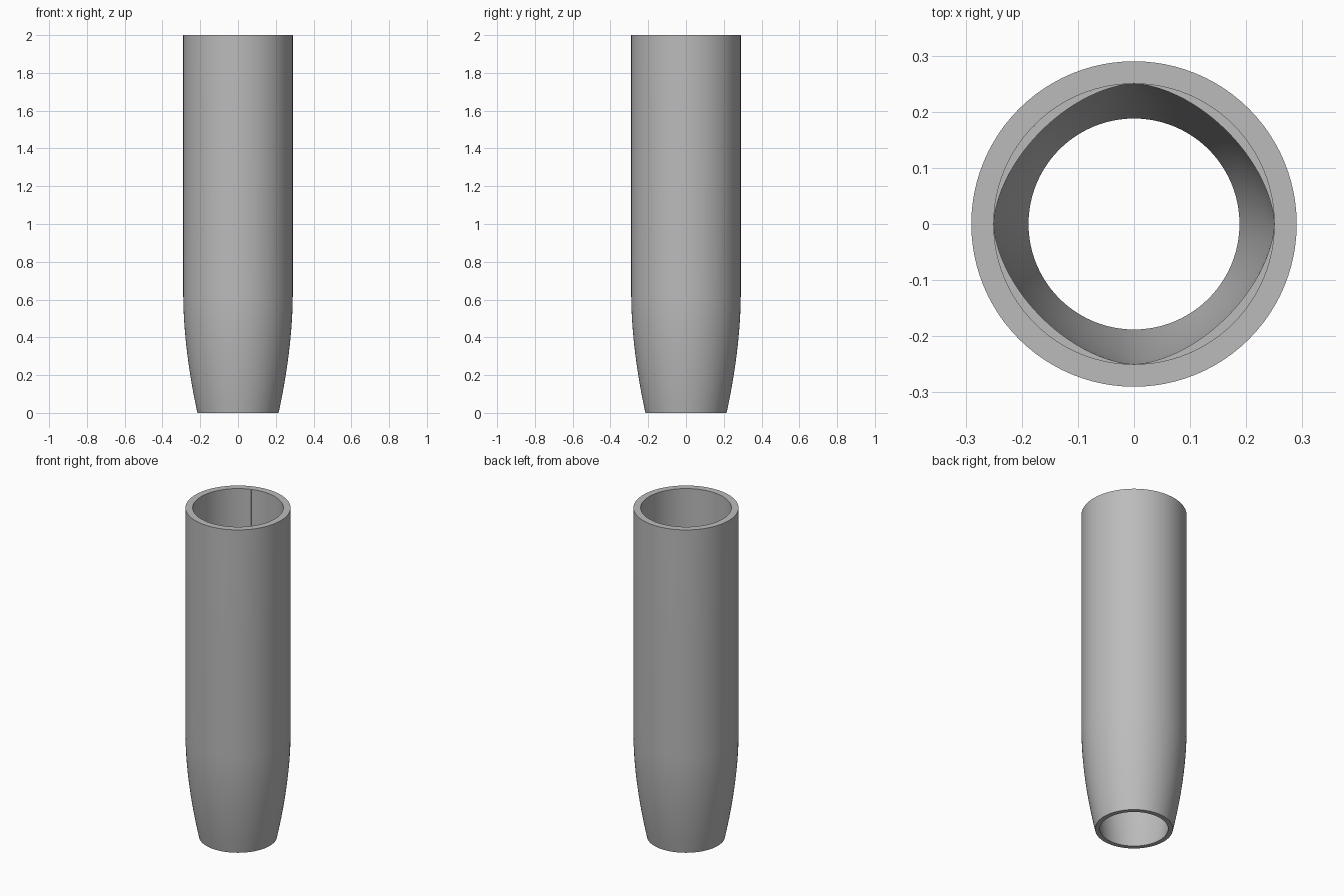
import bpy, bmesh, math

if "Cube" in bpy.data.objects:
    bpy.data.objects.remove(bpy.data.objects["Cube"])

SEG = 96
grey = bpy.data.materials.new("plain grey")
grey.diffuse_color = (0.5, 0.5, 0.5, 1)
grey.use_nodes = True
grey.node_tree.nodes["Principled BSDF"].inputs["Base Color"].default_value = grey.diffuse_color


def finish(bm, name):
    bmesh.ops.recalc_face_normals(bm, faces=bm.faces)
    me = bpy.data.meshes.new(name)
    bm.to_mesh(me)
    bm.free()
    me.materials.append(grey)
    ob = bpy.data.objects.new(name, me)
    bpy.context.collection.objects.link(ob)
    bpy.context.view_layer.objects.active = ob
    ob.select_set(True)
    bpy.ops.object.shade_smooth_by_angle(angle=math.radians(30))
    ob.select_set(False)


def superellipse(n, a):
    """Radius factor: n = 2 is a circle, less is a rounded diamond."""
    return (abs(math.cos(a)) ** n + abs(math.sin(a)) ** n) ** (-1 / n)


def loft(profile, name):
    """Closed profile of (radius, height, roundness) swept around z."""
    bm = bmesh.new()
    rings = []
    for r, z, n in profile:
        ring = []
        for i in range(SEG):
            a = 2 * math.pi * i / SEG
            k = r * superellipse(n, a)
            ring.append(bm.verts.new((k * math.cos(a), k * math.sin(a), z)))
        rings.append(ring)
    for p, q in zip(rings, rings[1:] + rings[:1]):
        for i in range(SEG):
            j = (i + 1) % SEG
            bm.faces.new((p[i], p[j], q[j], q[i]))
    finish(bm, name)


# Tapered nozzle merging into the straight tube, with a small ledge in the bore
STEPS = 10
H = 0.62
outer, inner = [], []
for s in range(STEPS + 1):
    t = s / STEPS
    bulge = 1 - (1 - t) ** 1.8
    outer.append((0.215 + 0.075 * bulge, H * t, 2))
    inner.append((0.188 + 0.062 * bulge, H * t, 2 - 0.32 * t))
loft(outer + [(0.29, 2, 2), (0.25, 2, 2), (0.25, H, 2)] + inner[::-1], "tube_body")

# Thin radial ribs set in the rear half of the wall
bm = bmesh.new()
for k in range(19):
    if k in (3, 9):
        continue
    a = math.radians(7.7 + 9.13 * k)
    r0 = 0.2485 if k in (11, 14) else 0.251
    r1, w = 0.283, 0.001
    vs = []
    for z in (H + 0.01, 2.0):
        for r, o in ((r0, -w), (r1, -w), (r1, w), (r0, w)):
            vs.append(bm.verts.new((r * math.cos(a) - o * math.sin(a),
                                    r * math.sin(a) + o * math.cos(a), z)))
    bm.faces.new(vs[3::-1])
    bm.faces.new(vs[4:])
    for i in range(4):
        j = (i + 1) % 4
        bm.faces.new((vs[i], vs[j], vs[4 + j], vs[4 + i]))
finish(bm, "wall_ribs")
